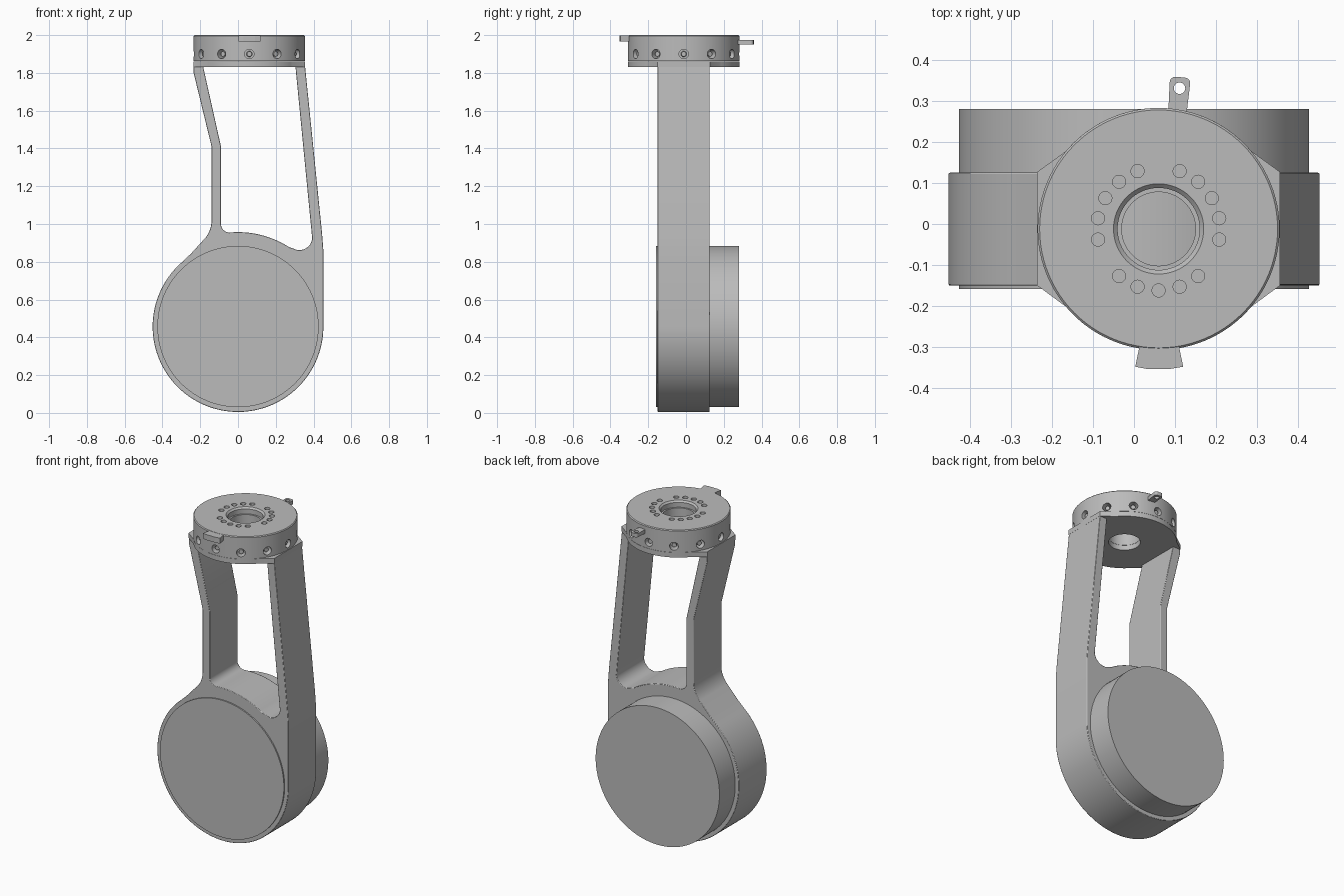
import bpy, bmesh
from math import sin, cos, pi, radians
from mathutils import Matrix, Vector

if "Cube" in bpy.data.objects:
    bpy.data.objects.remove(bpy.data.objects["Cube"], do_unlink=True)

grey = bpy.data.materials.new("satin grey")
grey.use_nodes = True
grey.diffuse_color = (0.5, 0.5, 0.5, 1)
grey.node_tree.nodes["Principled BSDF"].inputs["Base Color"].default_value = (0.5, 0.5, 0.5, 1)

HUB = Vector((0.06, -0.012, 0))   # axis of the upper ring
DRUM_Z = 0.457                    # axis of the lower drum
RING_R = 0.295


def arc(cx, cy, r, a0, a1, n):
    """Points on an arc, angles in degrees."""
    angles = [radians(a0 + (a1 - a0) * i / n) for i in range(n + 1)]
    return [(cx + r * cos(a), cy + r * sin(a)) for a in angles]


def finish(bm, name):
    bmesh.ops.recalc_face_normals(bm, faces=bm.faces)
    mesh = bpy.data.meshes.new(name)
    bm.to_mesh(mesh)
    bm.free()
    mesh.materials.append(grey)
    ob = bpy.data.objects.new(name, mesh)
    bpy.context.collection.objects.link(ob)
    return ob


def activate(ob):
    bpy.ops.object.select_all(action='DESELECT')
    ob.select_set(True)
    bpy.context.view_layer.objects.active = ob


def smooth(ob):
    activate(ob)
    bpy.ops.object.shade_smooth_by_angle(angle=radians(30))


def extrude(name, outline, lo, hi, axis='Z'):
    """Prism from a 2D outline, along z or along y."""
    bm = bmesh.new()
    place = (lambda p, h: (p[0], p[1], h)) if axis == 'Z' else (lambda p, h: (p[0], h, p[1]))
    face = bm.faces.new([bm.verts.new(place(p, lo)) for p in outline])
    moved = bmesh.ops.extrude_face_region(bm, geom=[face])["geom"]
    shift = Vector(place((0, 0), hi - lo))
    bmesh.ops.translate(bm, vec=shift, verts=[v for v in moved if isinstance(v, bmesh.types.BMVert)])
    return finish(bm, name)


def add_cone(bm, matrix, r1, r2, depth, segments=24):
    bmesh.ops.create_cone(bm, cap_ends=True, segments=segments, radius1=r1,
                          radius2=r2, depth=depth, matrix=matrix)


def bevel(ob, width):
    mod = ob.modifiers.new("edge", 'BEVEL')
    mod.width = width
    mod.segments = 2
    mod.limit_method = 'ANGLE'
    mod.angle_limit = radians(40)


def cut(ob, cutter):
    mod = ob.modifiers.new("cut", 'BOOLEAN')
    mod.object = cutter
    mod.solver = 'EXACT'
    activate(ob)
    bpy.ops.object.modifier_apply(modifier=mod.name)
    bpy.data.objects.remove(cutter, do_unlink=True)


def at(x, y, z):
    return Matrix.Translation((x, y, z))


def around(angle, radius, z):
    """Frame on the ring whose local z points outward."""
    return at(HUB.x, HUB.y, z) @ Matrix.Rotation(angle, 4, 'Z') @ at(radius, 0, 0) @ Matrix.Rotation(pi / 2, 4, 'Y')


# Drum housing and both arms in one outline
outline = arc(0, DRUM_Z, 0.452, 0, -228, 90)
outline += [(-0.25, 0.842)]
outline += arc(-0.29, 1.02, 0.15, -48, 0, 10)
outline += [(-0.14, 1.41), (-0.235, 1.80), (-0.235, 1.835), (-0.185, 1.835), (-0.09, 1.41)]
outline += arc(-0.045, 1.0, 0.045, 180, 265, 8)
outline += arc(0, DRUM_Z, 0.5, 92, 57, 16)
outline += arc(0.325, 0.93, 0.068, 240, 355, 12)
outline += [(0.304, 1.835), (0.355, 1.835), (0.445, 0.95), (0.452, 0.86)]
housing = extrude("housing_with_arms", outline, -0.15, 0.125, 'Y')
bevel(housing, 0.003)
smooth(housing)

# Drum covers
drum = arc(0, DRUM_Z, 0.427, 0, 356.25, 95)
smooth(extrude("rear_motor_drum", drum, 0.1, 0.28, 'Y'))
smooth(extrude("front_cover", drum, -0.158, -0.13, 'Y'))

# Flange that joins the arms under the ring
y0, y1 = -0.15, 0.127
plate = [(0.356, y1)] + arc(HUB.x, HUB.y, RING_R, 40, 140, 40) + [(-0.236, y1), (-0.236, y0)]
plate += arc(HUB.x, HUB.y, RING_R, 220, 320, 40) + [(0.356, y0)]
flange = extrude("arm_flange", plate, 1.83, 1.861)
bm = bmesh.new()
add_cone(bm, at(HUB.x, HUB.y, 1.85), 0.09, 0.09, 0.2, 64)
cut(flange, finish(bm, "bore_cutter"))
smooth(flange)

# Upper ring
bm = bmesh.new()
add_cone(bm, at(HUB.x, HUB.y, 1.9285), RING_R, RING_R, 0.133, 96)
add_cone(bm, at(HUB.x, HUB.y, 1.9975), RING_R, RING_R - 0.005, 0.005, 96)
bmesh.ops.remove_doubles(bm, verts=bm.verts, dist=0.0001)
inner = [f for f in bm.faces if abs(f.normal.z) > 0.9 and abs(f.calc_center_median().z - 1.995) < 0.001]
bmesh.ops.delete(bm, geom=inner, context='FACES_ONLY')
ring = finish(bm, "upper_ring")

# Stepped bore
bm = bmesh.new()
steps = [(0, 1.8), (0.09, 1.8), (0.09, 1.96), (0.1, 1.96), (0.1, 1.99), (0.112, 2.002), (0, 2.002)]
verts = [bm.verts.new((HUB.x + r, HUB.y, z)) for r, z in steps]
edges = [bm.edges.new(pair) for pair in zip(verts, verts[1:])]
bmesh.ops.spin(bm, geom=verts + edges, cent=HUB, axis=(0, 0, 1), angle=2 * pi, steps=64)
bmesh.ops.remove_doubles(bm, verts=bm.verts, dist=0.0001)
cut(ring, finish(bm, "stepped_bore_cutter"))

# Bolt circle on top (three gaps) and radial holes round the rim
bm = bmesh.new()
for i in range(18):
    if i % 6 != 4:
        a = radians(10 + 20 * i)
        add_cone(bm, at(HUB.x + 0.15 * cos(a), HUB.y + 0.15 * sin(a), 2.0), 0.016, 0.016, 0.06)
for i in range(12):
    add_cone(bm, around(i * pi / 6, RING_R, 1.9), 0.025, 0.025, 0.1)
cut(ring, finish(bm, "hole_cutter"))
smooth(ring)

# Set screws sunk in the radial holes
bm = bmesh.new()
for i in range(12):
    add_cone(bm, around(i * pi / 6, RING_R - 0.035, 1.9), 0.016, 0.013, 0.04)
smooth(finish(bm, "set_screws"))

# Front tab
tab = [(0.012, -0.28), (0.012, -0.305), (0.003, -0.348), (0.03, -0.353),
       (0.09, -0.353), (0.12, -0.348), (0.111, -0.305), (0.111, -0.28)]
extrude("front_tab", tab, 1.965, 1.999)

# Rear lug with eyelet
lug = [(0.083, 0.26), (0.127, 0.26)]
lug += arc(0.123, 0.343, 0.014, -10, 80, 6) + arc(0.101, 0.345, 0.014, 90, 180, 6)
rear_lug = extrude("rear_lug", lug, 1.95, 1.973)
bm = bmesh.new()
add_cone(bm, at(0.111, 0.331, 1.96), 0.014, 0.014, 0.1)
cut(rear_lug, finish(bm, "eyelet_cutter"))
smooth(rear_lug)
